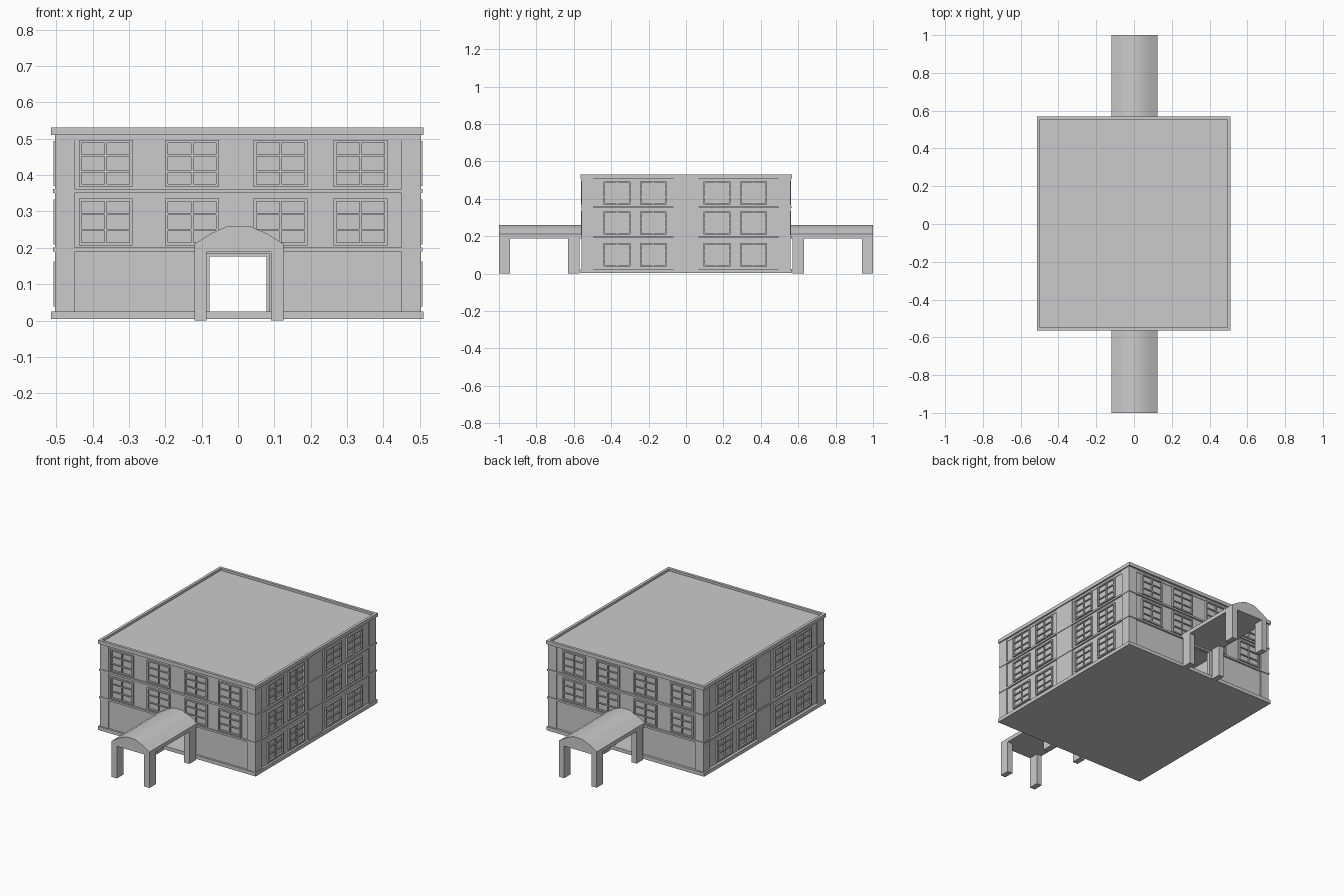
import bpy, bmesh

cube = bpy.data.objects.get("Cube")
if cube:
    bpy.data.objects.remove(cube, do_unlink=True)

grey = bpy.data.materials.new("concrete grey")
grey.use_nodes = True
color = (0.6, 0.6, 0.6, 1)
grey.diffuse_color = color
grey.node_tree.nodes["Principled BSDF"].inputs["Base Color"].default_value = color


def finish(name, bm):
    bmesh.ops.recalc_face_normals(bm, faces=bm.faces)
    mesh = bpy.data.meshes.new(name)
    bm.to_mesh(mesh)
    bm.free()
    mesh.materials.append(grey)
    obj = bpy.data.objects.new(name, mesh)
    bpy.context.collection.objects.link(obj)
    return obj


def add_box(bm, x, y, z):
    """Add a box given its (min, max) range on each axis."""
    verts = bmesh.ops.create_cube(bm, size=1)["verts"]
    for v in verts:
        v.co = [r[0] if c < 0 else r[1] for c, r in zip(v.co, (x, y, z))]


def boxes(name, items):
    bm = bmesh.new()
    for item in items:
        add_box(bm, *item)
    return finish(name, bm)


def span(center, size):
    return center - size / 2, center + size / 2


def ring(x, y, z, t):
    """Four boxes forming a rectangular ring of thickness t."""
    return [(x, (y[0], y[0] + t), z), (x, (y[1] - t, y[1]), z),
            ((x[0], x[0] + t), (y[0] + t, y[1] - t), z),
            ((x[1] - t, x[1]), (y[0] + t, y[1] - t), z)]


def outward(side, plane, depth):
    """Range from a wall plane outwards, on the given side."""
    return tuple(sorted((side * plane, side * (plane + depth))))


WX, WY = 0.498, 0.552          # recessed wall planes
RELIEF = 0.006                 # depth of piers over the panels
DOOR = (-0.079, 0.078)
DOOR_TOP = 0.176
STOREYS = (0.025, 0.195, 0.356)

# Shell: floor plinth, hollow walls with a doorway at each end, roof
boxes("plinth", [((-0.514, 0.51), (-0.564, 0.566), (0.004, 0.025))])
boxes("roof_slab", [((-0.5, 0.5), (-0.555, 0.555), (0.495, 0.518))])
boxes("roof_parapet", ring((-0.514, 0.51), (-0.564, 0.568), (0.51, 0.531), 0.016))
walls = []
for s in (-1, 1):
    walls.append((outward(s, WX - 0.015, 0.015), (-WY, WY), (0.02, 0.512)))
    end = outward(s, WY - 0.015, 0.015)
    walls += [((-WX, DOOR[0]), end, (0.02, 0.512)),
              ((DOOR[1], WX), end, (0.02, 0.512)),
              (DOOR, end, (DOOR_TOP, 0.512))]
boxes("walls", walls)

# Corner piers, middle piers and the ledges between storeys
piers = []
for sx in (-1, 1):
    for sy in (-1, 1):
        piers.append((outward(sx, 0.45, 0.054), outward(sy, 0.498, 0.06), (0.02, 0.512)))
    piers.append((outward(sx, WX, RELIEF), (-0.068, 0.066), (0.02, 0.512)))
boxes("wall_piers", piers)
ledges = []
for z in STOREYS[1:]:
    ledges += ring((-0.509, 0.507), (-0.561, 0.563), span(z, 0.011), 0.02)
boxes("storey_ledges", ledges)


# Windows: border frame, one upright and two crossbars
def window_boxes(axis, side, plane, center, z0, width, height):
    parts = []

    def part(across, up, depth):
        out = outward(side, plane, depth)
        parts.append((across, out, up) if axis == "y" else (out, across, up))

    left, right = span(center, width)
    top, edge, bar = z0 + height, 0.008, 0.006
    for a in ((left, left + edge), (right - edge, right)):
        part(a, (z0, top), 0.01)
    for u in ((z0, z0 + edge), (top - edge, top)):
        part((left + edge, right - edge), u, 0.01)
    part(span(center, bar), (z0 + edge, top - edge), 0.008)
    for k in (1, 2):
        part((left + edge, right - edge), span(z0 + height * k / 3, bar), 0.007)
    return parts


end_windows, side_windows = [], []
for s in (-1, 1):
    for z in STOREYS[1:]:
        for x in (-0.364, -0.126, 0.117, 0.337):
            end_windows += window_boxes("y", s, WY, x, z + 0.011, 0.148, 0.13)
    for z in STOREYS:
        for y in (-0.37, -0.175, 0.165, 0.36):
            side_windows += window_boxes("x", s, WX, y, z + 0.014, 0.144, 0.124)
boxes("end_windows", end_windows)
boxes("side_windows", side_windows)

# Door surrounds
surround = []
for s in (-1, 1):
    out = outward(s, WY - 0.015, 0.02)
    surround += [((DOOR[0] - 0.008, DOOR[0]), out, (0.025, DOOR_TOP + 0.008)),
                 ((DOOR[1], DOOR[1] + 0.008), out, (0.025, DOOR_TOP + 0.008)),
                 (DOOR, out, (DOOR_TOP, DOOR_TOP + 0.008))]
boxes("door_surrounds", surround)

# Canopies: vaulted roof on four posts at each entrance
PROFILE = [(-0.12, 0.188), (-0.12, 0.211), (-0.075, 0.239), (-0.028, 0.26),
           (0.032, 0.26), (0.08, 0.239), (0.125, 0.211), (0.125, 0.188)]
for s, name in ((-1, "front"), (1, "back")):
    bm = bmesh.new()
    face = bm.faces.new([bm.verts.new((x, s, z)) for x, z in PROFILE])
    new = bmesh.ops.extrude_face_region(bm, geom=[face])["geom"]
    for v in new:
        if isinstance(v, bmesh.types.BMVert):
            v.co.y = s * 0.556
    roof = finish(name + "_canopy_roof", bm)
    bpy.ops.object.select_all(action="DESELECT")
    roof.select_set(True)
    bpy.context.view_layer.objects.active = roof
    bpy.ops.object.shade_smooth_by_angle(angle=0.55)
    boxes(name + "_canopy_posts",
          [(x, outward(s, y, 0.06), (0, 0.19))
           for x in ((-0.12, -0.086), (0.091, 0.125)) for y in (0.57, 0.94)])
